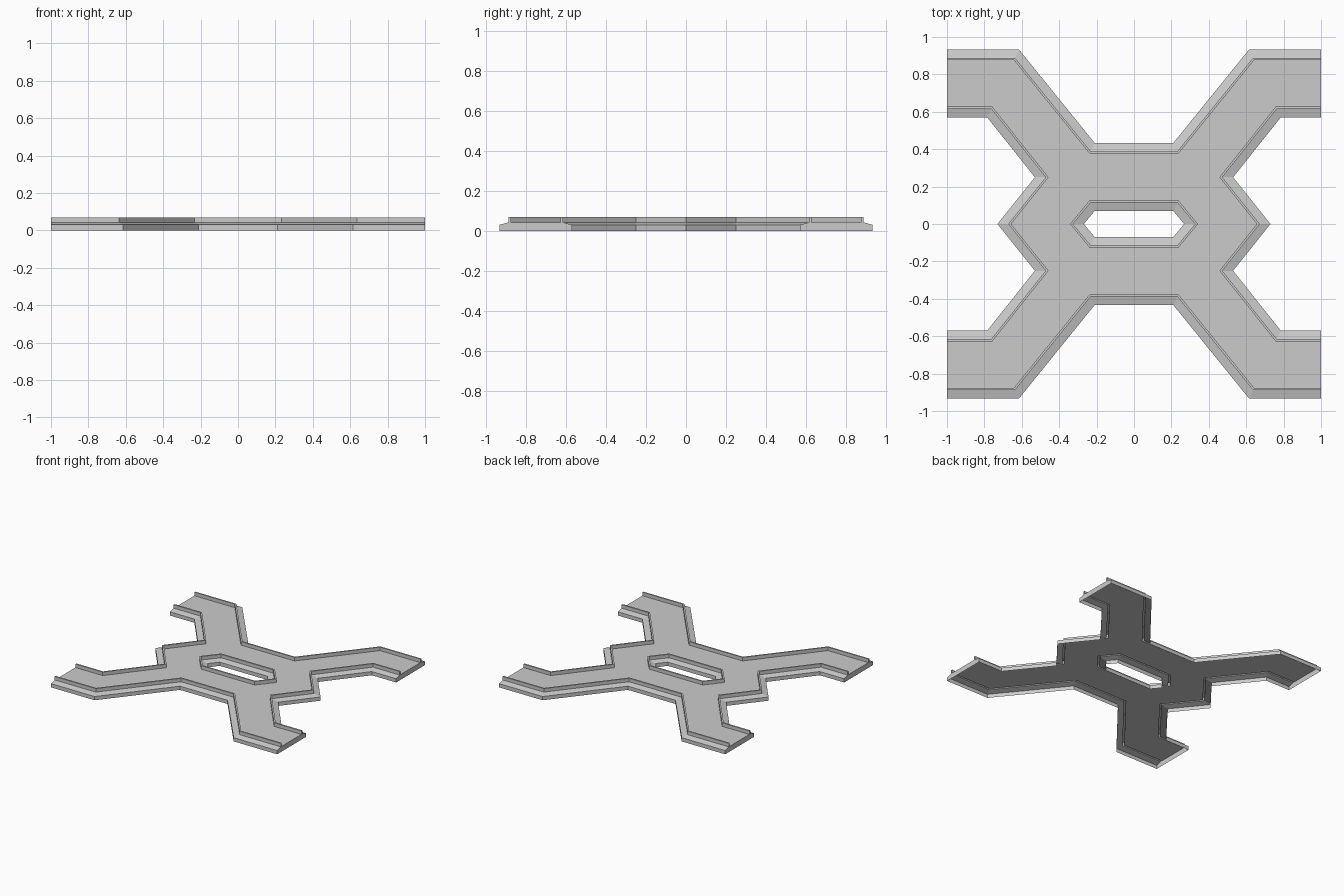
import bpy, bmesh
from mathutils import Vector

if "Cube" in bpy.data.objects:
    bpy.data.objects.remove(bpy.data.objects["Cube"])

# Cross-section from the outside edge inward: (inset, height)
SECTION = [(0, 0), (0, 0.03), (0.045, 0.042), (0.045, 0.07), (0.057, 0.07), (0.057, 0.042)]

# Quarter outlines, mirrored into full loops
OUTER = [(0.73, 0), (0.53, 0.25), (0.785, 0.57), (1, 0.57),
         (1, 0.933), (0.615, 0.933), (0.21, 0.433)]
HOLE = [(0.268, 0), (0.21, 0.07)]


def full_loop(quarter):
    """Mirror a quarter outline into a counter-clockwise loop."""
    half = quarter + [(-x, y) for x, y in reversed(quarter)]
    lower = [(-x, -y) for x, y in half[1:-1]]
    return [Vector(p) for p in half + lower]


def is_end(a, b):
    return abs(abs(a.x) - 1) < 1e-4 and abs(a.x - b.x) < 1e-4


def inset(loop, dist):
    """Mitred inset; the open road ends stay in place."""
    out, n = [], len(loop)
    for i in range(n):
        a, p, b = loop[i - 1], loop[i], loop[(i + 1) % n]
        u, v = (p - a).normalized(), (b - p).normalized()
        nu, nv = Vector((-u.y, u.x)), Vector((-v.y, v.x))
        du = 0 if is_end(a, p) else dist
        dv = 0 if is_end(p, b) else dist
        det = nu.x * nv.y - nu.y * nv.x
        out.append(p + Vector((du * nv.y - dv * nu.y, dv * nu.x - du * nv.x)) / det)
    return out


def add_border(bm, loop, side):
    """Loft skirt and kerb along a loop; return the floor boundary edges."""
    rings = [[bm.verts.new((p.x, p.y, z)) for p in inset(loop, d * side)] for d, z in SECTION]
    n, floor_edges = len(loop), []
    for i in range(n):
        j = (i + 1) % n
        end = is_end(loop[i], loop[j])
        for k in range(2 if end else len(rings) - 1):
            bm.faces.new((rings[k][i], rings[k][j], rings[k + 1][j], rings[k + 1][i]))
        if end:  # small caps closing the kerb, floor stays open between them
            for m in (i, j):
                bm.faces.new([rings[k][m] for k in range(2, 6)])
            # floor runs to the end cap between the two kerbs
        floor_edges.append(bm.edges.new((rings[-1][i], rings[-1][j])) if end
                           else bm.edges.get((rings[-1][i], rings[-1][j])))
    return floor_edges


bm = bmesh.new()
# Skirt and kerb around the outside and around the middle opening
edges = add_border(bm, full_loop(OUTER), 1)
edges += add_border(bm, full_loop(HOLE), -1)
# Floor deck between the kerbs
bmesh.ops.triangle_fill(bm, edges=edges, use_beauty=True, normal=(0, 0, 1))
bmesh.ops.recalc_face_normals(bm, faces=bm.faces)
bm.normal_update()
deck = max(bm.faces, key=lambda f: f.calc_area() * abs(f.normal.z))
if deck.normal.z < 0:
    bmesh.ops.reverse_faces(bm, faces=bm.faces)
bmesh.ops.dissolve_limit(bm, angle_limit=0.01, verts=bm.verts, edges=bm.edges)

mesh = bpy.data.meshes.new("road_junction")
bm.to_mesh(mesh)
bm.free()
bpy.context.collection.objects.link(bpy.data.objects.new("road_junction", mesh))
